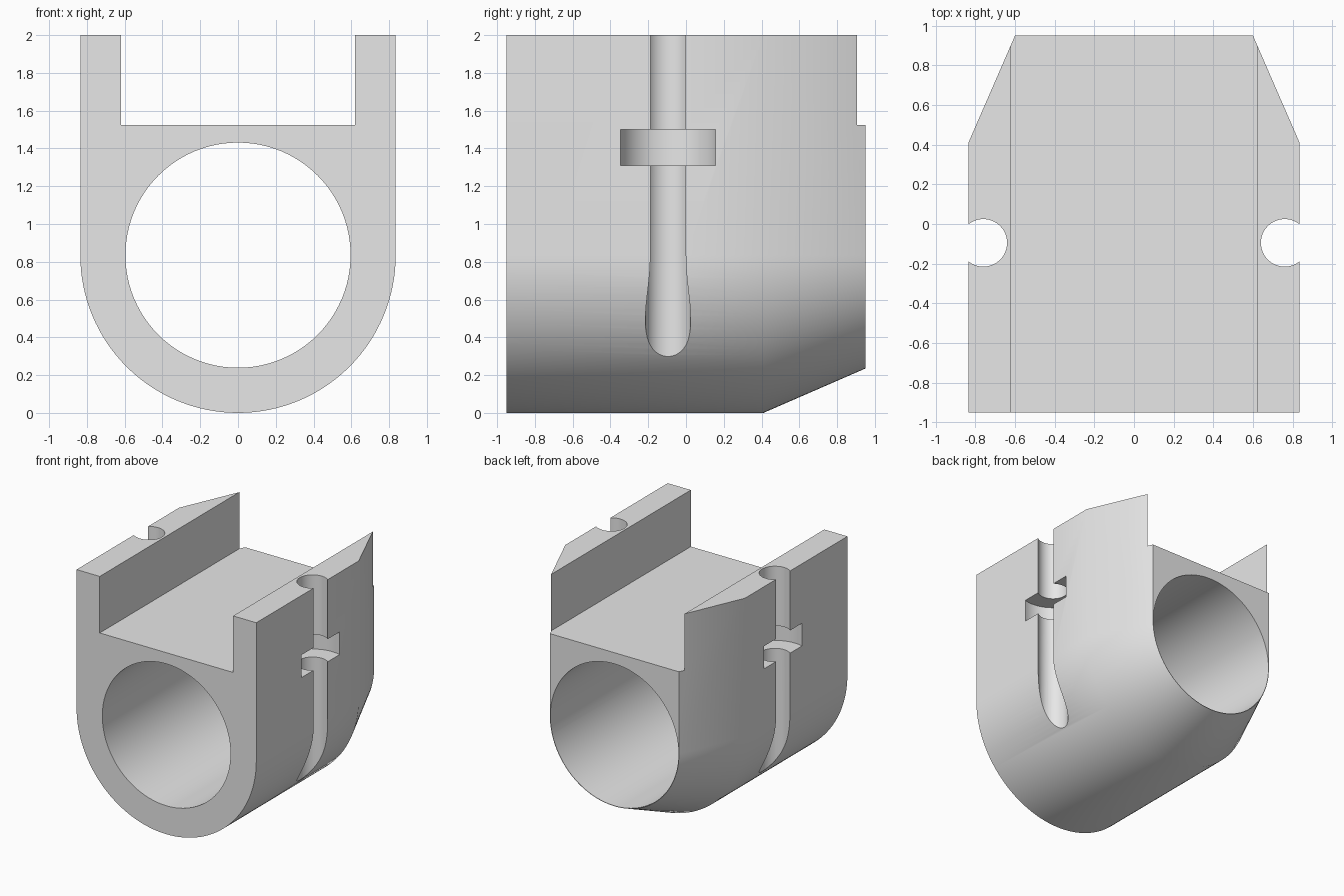
import bpy
import bmesh
from math import pi, sin, cos, radians
from mathutils import Matrix

default = bpy.data.objects.get("Cube")
if default:
    bpy.data.objects.remove(default, do_unlink=True)

AXIS_Z = 0.835      # height of the bore axis
OUTER = 0.835       # half width of the body
TIP = 0.6           # half width at the tapered end
BORE = 0.596
CHANNEL_Y = -0.095

grey = bpy.data.materials.new("Plain grey")
grey.use_nodes = True
grey.diffuse_color = (0.8, 0.8, 0.8, 1)
grey.node_tree.nodes["Principled BSDF"].inputs["Base Color"].default_value = (0.8, 0.8, 0.8, 1)


def make_object(name, bm):
    bmesh.ops.recalc_face_normals(bm, faces=bm.faces)
    mesh = bpy.data.meshes.new(name)
    bm.to_mesh(mesh)
    bm.free()
    mesh.materials.append(grey)
    obj = bpy.data.objects.new(name, mesh)
    bpy.context.collection.objects.link(obj)
    return obj


def u_section(bm, y, r, steps=64):
    """Round-bottomed outline with straight sides up to the top."""
    points = [(r, 2.0)]
    for i in range(steps + 1):
        a = -pi * i / steps
        points.append((r * cos(a), AXIS_Z + r * sin(a)))
    points.append((-r, 2.0))
    return [bm.verts.new((x, y, z)) for x, z in points]


def cylinder(name, radius, length, matrix, segments=64):
    bm = bmesh.new()
    bmesh.ops.create_cone(bm, cap_ends=True, segments=segments, radius1=radius,
                          radius2=radius, depth=length, matrix=matrix)
    return make_object(name, bm)


def box(name, size, centre):
    bm = bmesh.new()
    bmesh.ops.create_cube(bm, size=1, matrix=Matrix.Translation(centre) @ Matrix.Diagonal((*size, 1)))
    return make_object(name, bm)


# Body: straight barrel followed by a tapered end
bm = bmesh.new()
rings = [u_section(bm, y, r) for y, r in ((-0.95, OUTER), (0.41, OUTER), (0.95, TIP))]
for a, b in zip(rings, rings[1:]):
    for i in range(len(a)):
        j = (i + 1) % len(a)
        bm.faces.new((a[i], a[j], b[j], b[i]))
bm.faces.new(rings[0])
bm.faces.new(rings[-1])
body = make_object("bearing_housing", bm)

# Cutters: top slot, bore, then side channels with round pockets
cutters = [
    box("slot_cutter", (1.24, 3, 1), (0, 0, 2.025)),
    cylinder("bore_cutter", BORE, 3,
             Matrix.Translation((0, 0, AXIS_Z)) @ Matrix.Rotation(radians(90), 4, 'X'), 96),
]
for side, word in ((1, "left"), (-1, "right")):
    x = side * 0.76
    cutters.append(cylinder(word + "_channel_cutter", 0.12, 3,
                            Matrix.Translation((x, CHANNEL_Y, 1))))
    cutters.append(cylinder(word + "_pocket_cutter", 0.263, 0.19,
                            Matrix.Translation((x, CHANNEL_Y, 1.405))))

bpy.ops.object.select_all(action='DESELECT')
bpy.context.view_layer.objects.active = body
body.select_set(True)
for cutter in cutters:
    cutter.hide_render = True
    mod = body.modifiers.new(cutter.name, 'BOOLEAN')
    mod.operation = 'DIFFERENCE'
    mod.solver = 'EXACT'
    mod.object = cutter
    bpy.ops.object.modifier_apply(modifier=mod.name)
    bpy.data.objects.remove(cutter, do_unlink=True)

# Smooth curved walls, crisp edges
bpy.ops.object.shade_smooth_by_angle(angle=radians(30))
